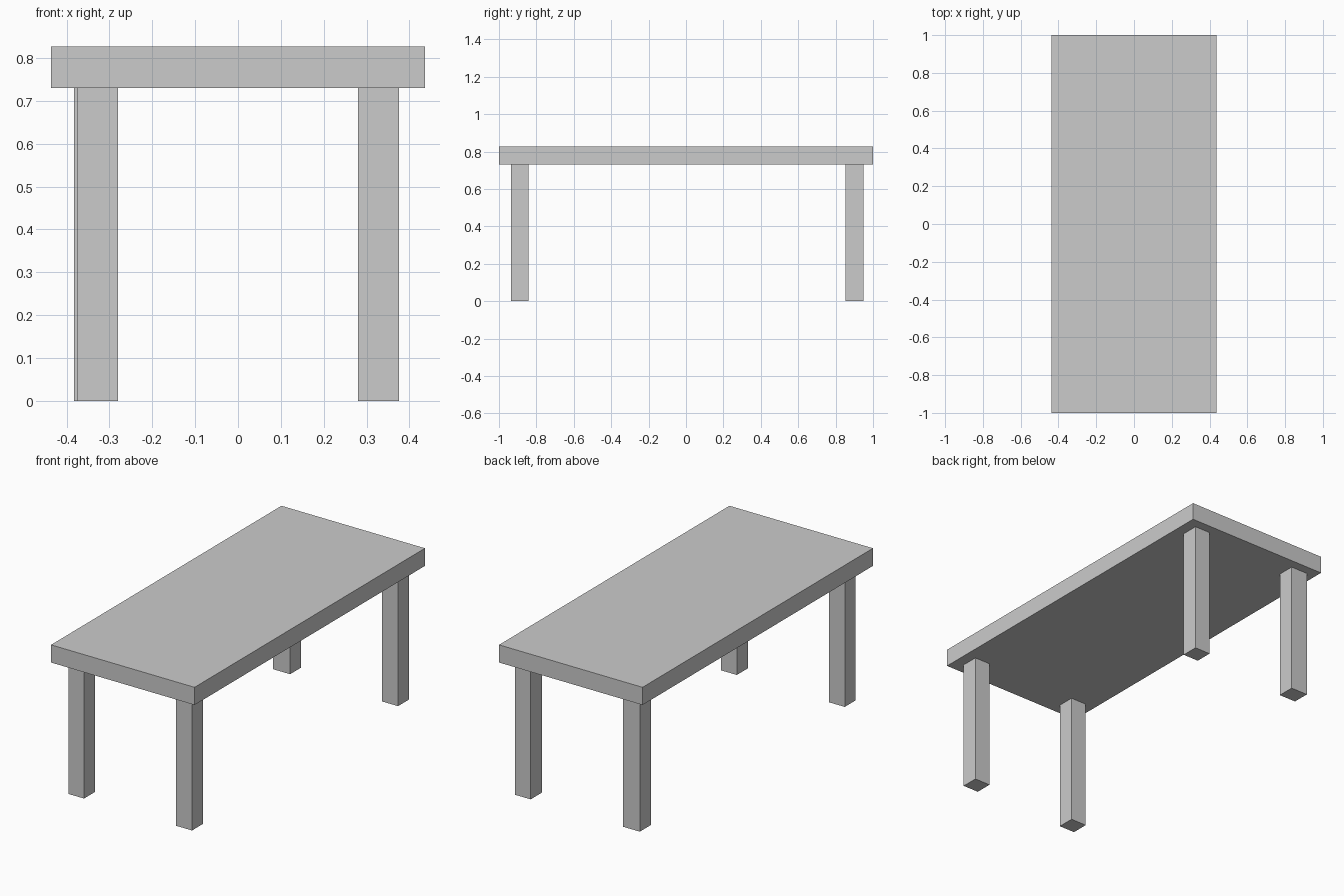
import bpy

if "Cube" in bpy.data.objects:
    bpy.data.objects.remove(bpy.data.objects["Cube"])


def box(name, x0, x1, y0, y1, z0, z1):
    """Axis-aligned box between the given limits."""
    bpy.ops.mesh.primitive_cube_add(
        size=1, location=((x0 + x1) / 2, (y0 + y1) / 2, (z0 + z1) / 2))
    obj = bpy.context.object
    obj.name = name
    obj.scale = (x1 - x0, y1 - y0, z1 - z0)
    bpy.ops.object.transform_apply(location=False, rotation=False, scale=True)
    return obj


TOP, UNDERSIDE = 0.827, 0.73

# Thick slab tabletop
box("tabletop", -0.436, 0.436, -1.0, 1.0, UNDERSIDE, TOP)

# Four square legs, the back left one slightly wider
FRONT, BACK = (-0.936, -0.841), (0.852, 0.948)
for name, xs, ys in (
    ("front_left_leg", (-0.376, -0.28), FRONT),
    ("front_right_leg", (0.28, 0.376), FRONT),
    ("back_left_leg", (-0.383, -0.28), BACK),
    ("back_right_leg", (0.28, 0.376), BACK),
):
    box(name, *xs, *ys, 0.0, UNDERSIDE)
